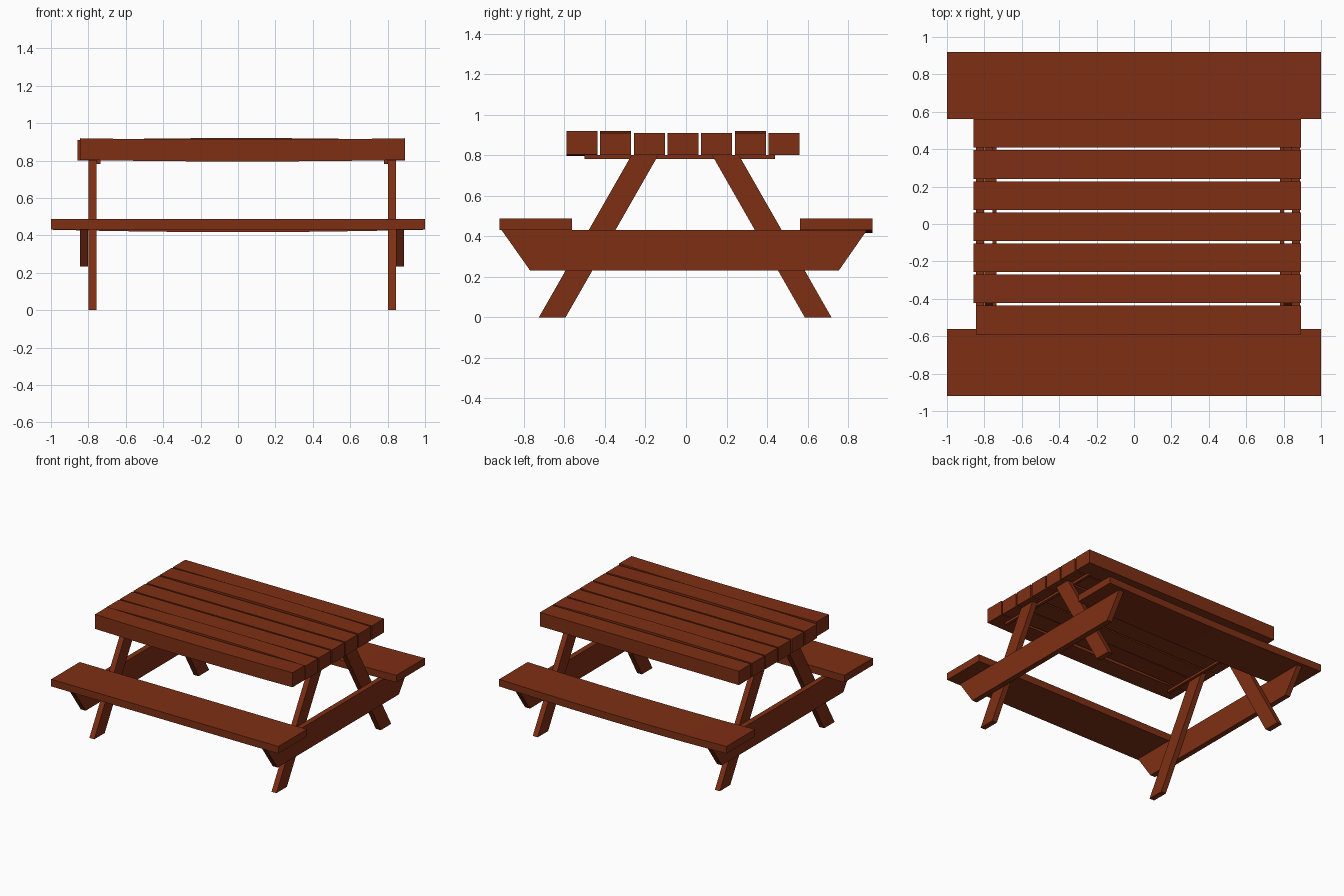
import bpy, bmesh

if "Cube" in bpy.data.objects:
    bpy.data.objects.remove(bpy.data.objects["Cube"])

wood = bpy.data.materials.new("stained_wood")
wood.diffuse_color = (0.21, 0.028, 0.007, 1)
wood.use_nodes = True
wood.node_tree.nodes["Principled BSDF"].inputs["Base Color"].default_value = wood.diffuse_color


def prism(name, profile, depth_dir):
    """Extrude a closed profile of 3D points along a vector."""
    bm = bmesh.new()
    face = bm.faces.new([bm.verts.new(p) for p in profile])
    ext = bmesh.ops.extrude_face_region(bm, geom=[face])
    bmesh.ops.translate(bm, vec=depth_dir,
                        verts=[g for g in ext["geom"] if isinstance(g, bmesh.types.BMVert)])
    bmesh.ops.recalc_face_normals(bm, faces=bm.faces)
    mesh = bpy.data.meshes.new(name)
    bm.to_mesh(mesh)
    bm.free()
    mesh.materials.append(wood)
    obj = bpy.data.objects.new(name, mesh)
    bpy.context.collection.objects.link(obj)
    return obj


def board(name, x0, x1, y0, y1, z0, z1, bow=0.0):
    """Plank along x, optionally bowed up or down at mid length."""
    n = 6 if bow else 1
    ts = [i / n for i in range(n + 1)]
    pt = lambda t, z: (x0 + (x1 - x0) * t, y0, z + bow * 4 * t * (1 - t))
    profile = [pt(t, z0) for t in ts] + [pt(t, z1) for t in reversed(ts)]
    return prism(name, profile, (0, y1 - y0, 0))


# Table top: seven planks, a few slightly warped
board("top_plank_1", -0.845, 0.893, -0.59, -0.436, 0.803, 0.919, -0.008)
for i in range(1, 7):
    y = -0.59 + i * 0.1663
    board(f"top_plank_{i + 1}", -0.858, 0.893, y, y + 0.153, 0.80, 0.91,
          0.01 if i in (1, 5) else 0)

# Bench seats
board("front_seat", -1, 1, -0.92, -0.562, 0.43, 0.487)
board("back_seat", -1, 1, 0.562, 0.92, 0.43, 0.487, -0.013)

# End frames: splayed legs, seat support outside, top batten inside
for side, leg_x, sup_x, bat_x in (("left", -0.80, -0.845, -0.757),
                                  ("right", 0.803, 0.845, 0.781)):
    for pos, s in (("front", -1), ("back", 1)):
        leg = [(0.59, 0), (0.722, 0), (0.265, 0.80), (0.133, 0.80)]
        prism(f"{side}_{pos}_leg", [(leg_x, s * y - 0.004, z) for y, z in leg],
              (0.043, 0, 0))
    support = [(-0.91, 0.43), (-0.77, 0.232), (0.755, 0.232), (0.893, 0.43)]
    prism(f"{side}_seat_support", [(sup_x, y, z) for y, z in support], (0.043, 0, 0))
    board(f"{side}_top_batten", bat_x, bat_x + 0.021, -0.50, 0.44, 0.782, 0.802)
